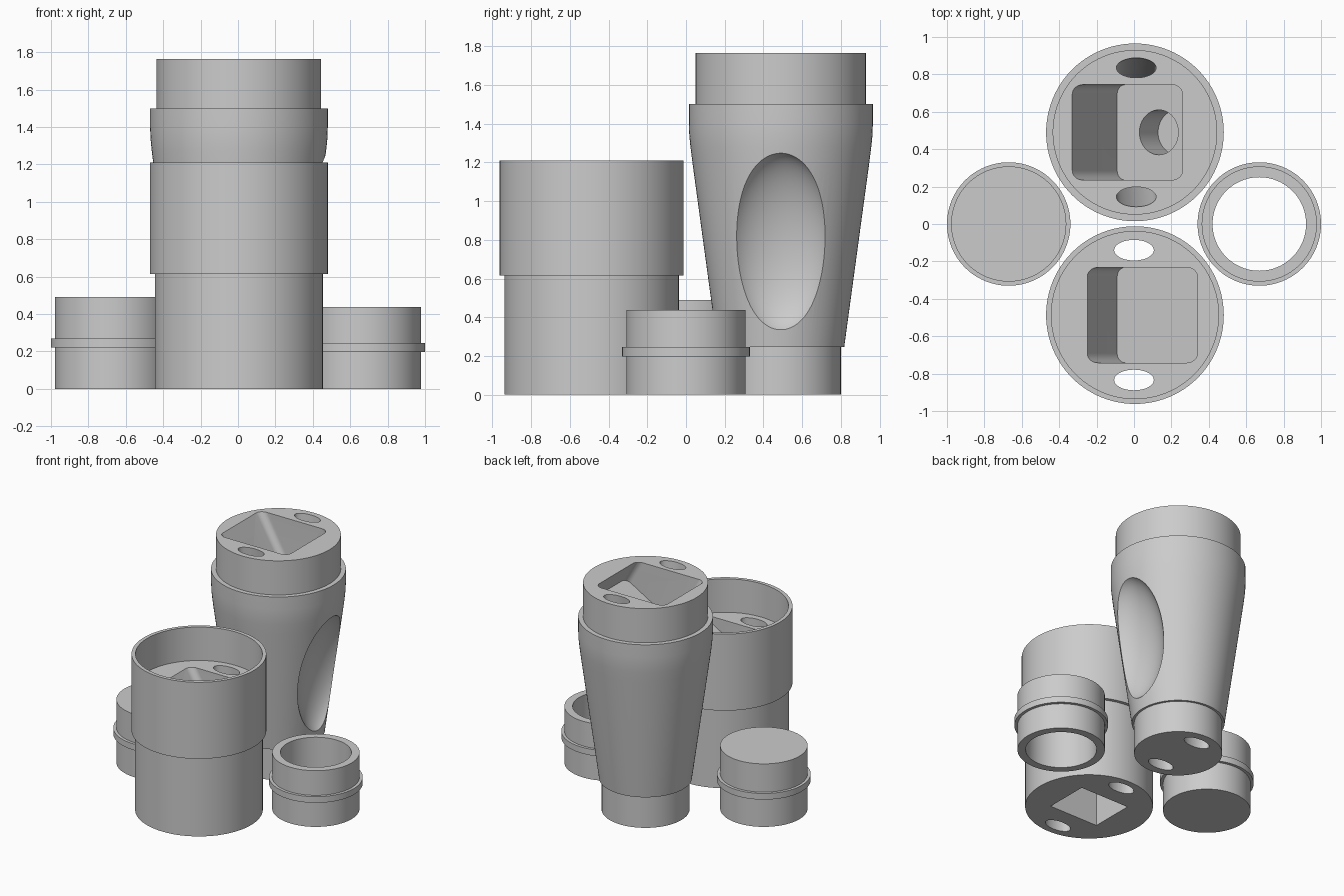
import bpy, bmesh, math
from mathutils import Matrix, Vector

if "Cube" in bpy.data.objects:
    bpy.data.objects.remove(bpy.data.objects["Cube"])

grey = bpy.data.materials.new("plain grey")
grey.diffuse_color = (0.6, 0.6, 0.6, 1)
grey.use_nodes = True
grey.node_tree.nodes["Principled BSDF"].inputs["Base Color"].default_value = grey.diffuse_color
SEG = 96


def make_object(name, bm, cutter=False):
    bmesh.ops.recalc_face_normals(bm, faces=bm.faces)
    mesh = bpy.data.meshes.new(name)
    bm.to_mesh(mesh)
    bm.free()
    ob = bpy.data.objects.new(name, mesh)
    bpy.context.collection.objects.link(ob)
    if cutter:
        ob.hide_render = True
    mesh.materials.append(grey)
    return ob


def lathe(name, profile, x, y, closed=False):
    """Spin an (r, z) profile around the upright axis at x, y."""
    bm = bmesh.new()
    pts = [bm.verts.new((r, 0, z)) for r, z in profile]
    edges = [bm.edges.new(p) for p in zip(pts, pts[1:])]
    if closed:
        edges.append(bm.edges.new((pts[-1], pts[0])))
    bmesh.ops.spin(bm, geom=pts + edges, cent=(0, 0, 0), axis=(0, 0, 1),
                   angle=2 * math.pi, steps=SEG, use_duplicate=False)
    bmesh.ops.remove_doubles(bm, verts=bm.verts, dist=1e-4)
    bmesh.ops.translate(bm, verts=bm.verts, vec=(x, y, 0))
    return make_object(name, bm)


def tube_cutter(name, p0, p1, rx, ry):
    """Elliptical tunnel between two points with level ends."""
    bm = bmesh.new()
    rings = [[bm.verts.new((p[0] + rx * math.cos(a), p[1] + ry * math.sin(a), p[2]))
              for a in (2 * math.pi * i / 48 for i in range(48))] for p in (p0, p1)]
    for i in range(48):
        j = (i + 1) % 48
        bm.faces.new((rings[0][i], rings[0][j], rings[1][j], rings[1][i]))
    bm.faces.new(rings[0])
    bm.faces.new(rings[1])
    return make_object(name, bm, True)


TILT = Matrix.Rotation(math.radians(-30), 4, 'Y')


def pocket_cutter(name, valley, y, top):
    """Tilted square pocket with rounded side edges, trimmed just above top."""
    w = 0.51
    bm = bmesh.new()
    bmesh.ops.create_cube(bm, size=1)
    bmesh.ops.scale(bm, vec=(w, w, 1.2), verts=bm.verts)
    bmesh.ops.translate(bm, vec=(w / 2, 0, 0.6), verts=bm.verts)
    sides = [e for e in bm.edges if abs(e.verts[0].co.z - e.verts[1].co.z) > 0.5]
    bmesh.ops.bevel(bm, geom=sides, offset=0.05, segments=8, profile=0.5, affect='EDGES')
    bmesh.ops.transform(bm, matrix=Matrix.Translation((valley[0], y, valley[1])) @ TILT,
                        verts=bm.verts)
    cut = bmesh.ops.bisect_plane(bm, geom=bm.verts[:] + bm.edges[:] + bm.faces[:],
                                 plane_co=(0, 0, top + 0.01), plane_no=(0, 0, 1),
                                 clear_outer=True)
    rim = [g for g in cut['geom_cut'] if isinstance(g, bmesh.types.BMEdge)]
    bmesh.ops.holes_fill(bm, edges=rim)
    return make_object(name, bm, True)


def carve(ob, cutters):
    bpy.context.view_layer.objects.active = ob
    for c in cutters:
        m = ob.modifiers.new("cut", 'BOOLEAN')
        m.operation, m.solver, m.object = 'DIFFERENCE', 'EXACT', c
        bpy.ops.object.modifier_apply(modifier=m.name)
        bpy.data.objects.remove(c)


def smooth(ob):
    bpy.ops.object.select_all(action='DESELECT')
    ob.select_set(True)
    bpy.context.view_layer.objects.active = ob
    bpy.ops.object.shade_smooth_by_angle(angle=math.radians(25))


# Front sleeve: stepped cup with a recessed floor
FX, FY, FLOOR = 0.005, -0.487, 0.95
sleeve = lathe("sleeve", [(0, 0), (0.45, 0), (0.45, 0.615), (0.475, 0.615), (0.475, 1.21),
                          (0.447, 1.21), (0.447, FLOOR), (0, FLOOR)], FX, FY)
cuts = [pocket_cutter("sleeve_pocket", (-0.09, FLOOR - 0.277), FY, FLOOR)]
for s in (-1, 1):
    cuts.append(tube_cutter("sleeve_tunnel", (0, FY + s * 0.347, -0.1),
                            (0, FY + s * 0.347, FLOOR + 0.1), 0.106, 0.055))
bm = bmesh.new()
bmesh.ops.create_cube(bm, size=1, matrix=Matrix.Translation((FX, FY, 0.1))
                      @ Matrix.Diagonal((0.42, 0.34, 0.7, 1)))
cuts.append(make_object("sleeve_underside_pocket", bm, True))
carve(sleeve, cuts)

# Tall tapered handle
HX, HY, TOP = 0.005, 0.49, 1.765
handle = lathe("handle", [(0, 0), (0.31, 0), (0.31, 0.245), (0.327, 0.245), (0.457, 1.2),
                          (0.467, 1.28), (0.473, 1.34), (0.475, 1.4), (0.475, 1.5),
                          (0.44, 1.5), (0.44, TOP), (0, TOP)], HX, HY)
valley = (-0.09, TOP - 0.416)
cuts = [pocket_cutter("handle_pocket", valley, HY, TOP)]
# Round socket square to the tilted pocket floor
bm = bmesh.new()
bmesh.ops.create_cone(bm, cap_ends=True, segments=48, radius1=0.12, radius2=0.12, depth=0.3)
bmesh.ops.transform(bm, matrix=Matrix.Translation((valley[0], HY, valley[1])) @ TILT
                    @ Matrix.Translation((0.257, 0, -0.05)), verts=bm.verts)
cuts.append(make_object("handle_socket", bm, True))
# Slanting tunnels that follow the taper
for s in (-1, 1):
    a, b = Vector((0, HY + s * 0.197, 0)), Vector((0.012, HY + s * 0.345, TOP))
    d = (b - a) * 0.03
    cuts.append(tube_cutter("handle_tunnel", a - d, b + d, 0.106, 0.053))
# Thumb scoop on the right side
bm = bmesh.new()
bmesh.ops.create_uvsphere(bm, u_segments=64, v_segments=48, radius=1)
bmesh.ops.transform(bm, matrix=Matrix.Translation((HX + 0.45, HY, 0.785))
                    @ Matrix.Rotation(math.radians(7.8), 4, 'Y')
                    @ Matrix.Diagonal((0.2, 0.285, 0.475, 1)), verts=bm.verts)
cuts.append(make_object("thumb_scoop", bm, True))
carve(handle, cuts)

# Solid plug with a flange
plug = lathe("plug", [(0, 0), (0.308, 0), (0.308, 0.222), (0.33, 0.222), (0.33, 0.27),
                      (0.308, 0.27), (0.308, 0.49), (0, 0.49)], -0.67, 0)

# Open collar with a flange
collar = lathe("collar", [(0.25, 0), (0.308, 0), (0.308, 0.197), (0.33, 0.197), (0.33, 0.245),
                          (0.308, 0.245), (0.308, 0.437), (0.25, 0.437)], 0.67, 0, closed=True)

for ob in (sleeve, handle, plug, collar):
    smooth(ob)
